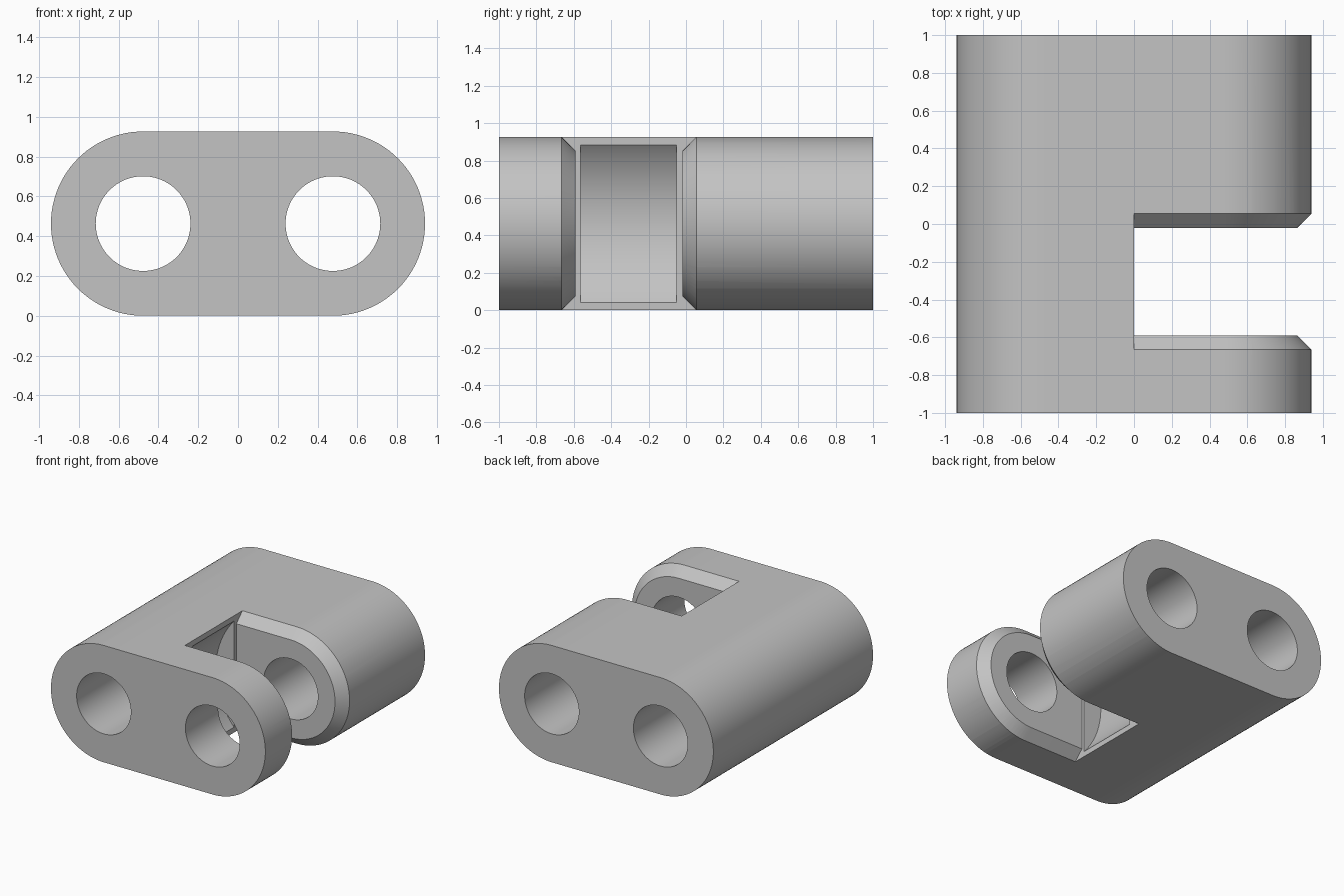
import bpy
import bmesh
from math import pi, sin, cos

if "Cube" in bpy.data.objects:
    bpy.data.objects.remove(bpy.data.objects["Cube"])

RADIUS = 0.463      # end radius of the rounded block
CENTER = 0.477      # x offset of both bores
SEGMENTS = 48       # per half circle
CHAMFER = 0.075
SLOT_FRONT, SLOT_BACK = -0.59, -0.02

grey = bpy.data.materials.new("plain_grey")
grey.use_nodes = True
colour = (0.55, 0.55, 0.55, 1)
grey.diffuse_color = colour
grey.node_tree.nodes["Principled BSDF"].inputs["Base Color"].default_value = colour


def stadium(radius, spread=CENTER, shift=0):
    """Outline of two half circles spread about a middle, or a circle."""
    points = []
    for side in (1, -1):
        for i in range(SEGMENTS + 1 if spread else SEGMENTS):
            a = -pi / 2 + pi * i / SEGMENTS
            points.append((shift + side * (spread + radius * cos(a)),
                           RADIUS + side * radius * sin(a)))
    return points


def loft(name, first, y0, last, y1):
    """Solid between two matching outlines along y."""
    bm = bmesh.new()
    rings = [[bm.verts.new((x, y, z)) for x, z in outline]
             for outline, y in ((first, y0), (last, y1))]
    bm.faces.new(rings[0])
    bm.faces.new(rings[1])
    n = len(first)
    for i in range(n):
        j = (i + 1) % n
        bm.faces.new((rings[0][i], rings[0][j], rings[1][j], rings[1][i]))
    bmesh.ops.recalc_face_normals(bm, faces=bm.faces)
    mesh = bpy.data.meshes.new(name)
    bm.to_mesh(mesh)
    bm.free()
    mesh.materials.append(grey)
    obj = bpy.data.objects.new(name, mesh)
    bpy.context.collection.objects.link(obj)
    return obj


def cut(target, cutter):
    """Subtract the cutter and discard it."""
    cutter.hide_render = True
    bpy.context.view_layer.objects.active = target
    mod = target.modifiers.new("cut", "BOOLEAN")
    mod.operation = "DIFFERENCE"
    mod.solver = "EXACT"
    mod.object = cutter
    bpy.ops.object.modifier_apply(modifier=mod.name)
    bpy.data.objects.remove(cutter)


# Rounded block
body = loft("hinge_block", stadium(RADIUS), -1, stadium(RADIUS), 1)

# Slot cutter, with its ends shaped by the chamfered cheek lips
margin = 0.04
low, high, reach = -margin, 2 * RADIUS + margin, RADIUS + CENTER + margin
box = [(0, low), (reach, low), (reach, high), (0, high)]
grow = CHAMFER + 0.05
slot = loft("slot_cutter", box, SLOT_FRONT - grow, box, SLOT_BACK + grow)
for y, direction in ((SLOT_FRONT, -1), (SLOT_BACK, 1)):
    extra = 0.2
    lip = loft("lip_cutter", stadium(RADIUS - CHAMFER), y,
               stadium(RADIUS - CHAMFER + extra), y + direction * extra)
    cut(slot, lip)
cut(body, slot)

# Curved clearance pocket in the slot's inner wall
pocket = stadium(0.636, 0, CENTER)
cut(body, loft("pocket_cutter", pocket, -0.565, pocket, -0.05))

# Two bores along the full depth
for x in (-CENTER, CENTER):
    bore = stadium(0.238, 0, x)
    cut(body, loft("bore_cutter", bore, -1.1, bore, 1.1))

# Smooth curves, sharp edges
bpy.ops.object.select_all(action="DESELECT")
body.select_set(True)
bpy.context.view_layer.objects.active = body
bpy.ops.object.shade_smooth_by_angle(angle=pi / 6)
